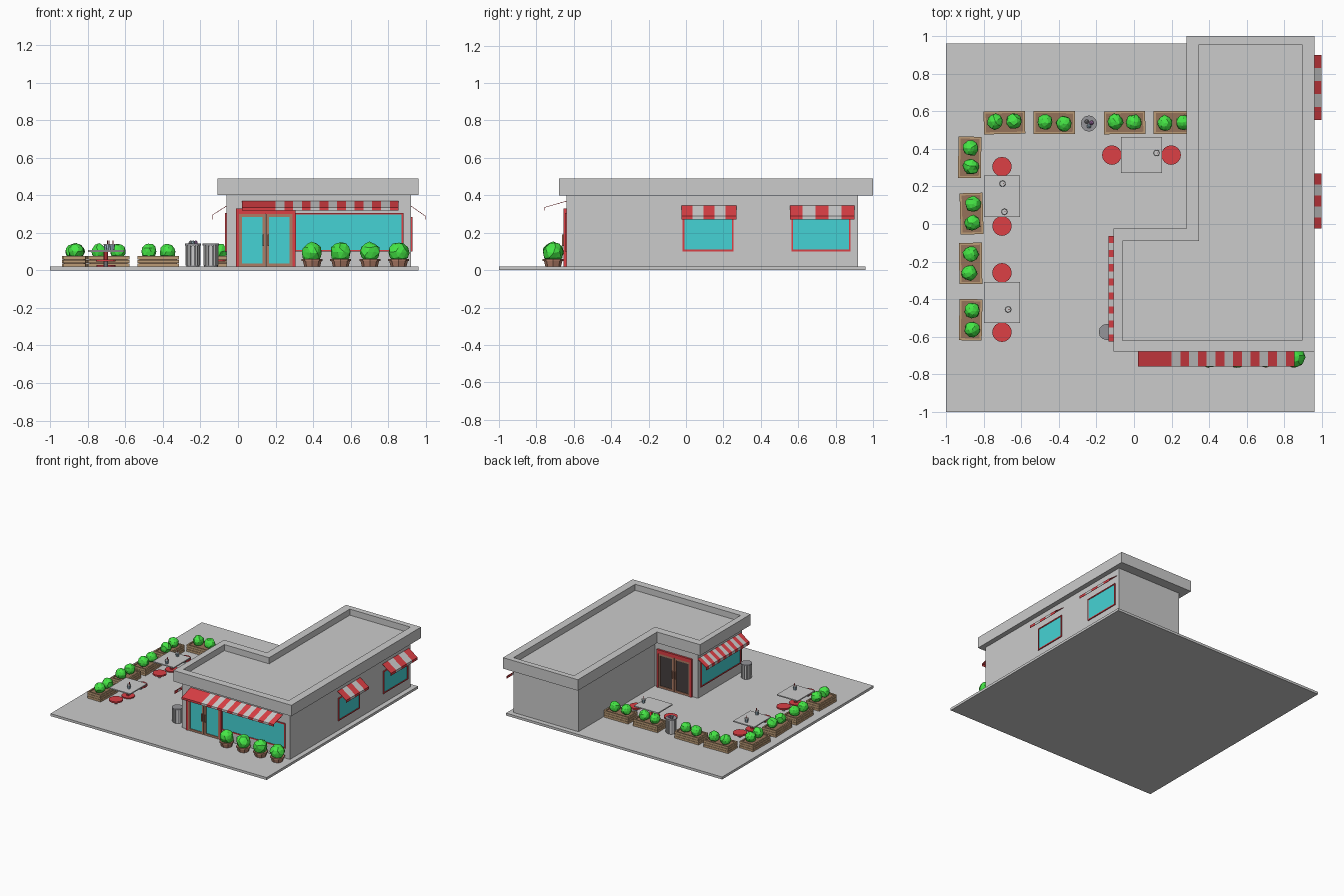
import bpy, bmesh, math, random
from mathutils import Matrix, Vector

if "Cube" in bpy.data.objects:
    bpy.data.objects.remove(bpy.data.objects["Cube"])
random.seed(4)


def mat(name, r, g, b):
    m = bpy.data.materials.new(name)
    m.diffuse_color = (r, g, b, 1)
    m.use_nodes = True
    m.node_tree.nodes["Principled BSDF"].inputs["Base Color"].default_value = m.diffuse_color
    return m


RED = mat("red", .72, .05, .06)
WHITE = mat("white", .85, .85, .85)
TEAL = mat("teal_glass", .06, .65, .66)
DARK = mat("dark_glass", .06, .05, .05)
BROWN = mat("brown", .42, .2, .13)
WOOD = mat("wood", .5, .33, .18)
SOIL = mat("soil", .3, .17, .1)
GREEN = mat("leaf", .06, .8, .06)
IRON = mat("iron", .3, .3, .32)
PURPLE = mat("rubbish", .45, .2, .5)
BLUE = mat("cup_blue", .4, .55, .65)


def finish(name, bm, m=None, M=Matrix()):
    bmesh.ops.recalc_face_normals(bm, faces=bm.faces)
    me = bpy.data.meshes.new(name)
    bm.to_mesh(me)
    bm.free()
    ob = bpy.data.objects.new(name, me)
    ob.matrix_world = M
    bpy.context.collection.objects.link(ob)
    if m:
        me.materials.append(m)
    return ob


def box(name, x0, x1, y0, y1, z0, z1, m=None, M=Matrix()):
    bm = bmesh.new()
    T = Matrix.Translation(((x0 + x1) / 2, (y0 + y1) / 2, (z0 + z1) / 2))
    bmesh.ops.create_cube(bm, size=1, matrix=T @ Matrix.Diagonal((x1 - x0, y1 - y0, z1 - z0, 1)))
    return finish(name, bm, m, M)


def cyl(name, x, y, z0, z1, r0, r1, n, m=None, M=Matrix()):
    bm = bmesh.new()
    bmesh.ops.create_cone(bm, cap_ends=True, segments=n, radius1=r0, radius2=r1, depth=z1 - z0,
                          matrix=Matrix.Translation((x, y, (z0 + z1) / 2)))
    return finish(name, bm, m, M)


def place(x, y, angle=0, z=0):
    return Matrix.Translation((x, y, z)) @ Matrix.Rotation(math.radians(angle), 4, 'Z')


def l_shape(x0, x1, x2, y0, y1, y2):
    return [(x0, y0), (x2, y0), (x2, y2), (x1, y2), (x1, y1), (x0, y1)]


def loop(bm, pts, z):
    return [bm.verts.new((x, y, z)) for x, y in pts]


def bridge(bm, a, b):
    for i in range(len(a)):
        j = (i + 1) % len(a)
        bm.faces.new((a[i], a[j], b[j], b[i]))


# Paving and L-shaped building
box("paving", -1, .96, -1, .96, 0, .02)
bm = bmesh.new()
plan = l_shape(-.06, .33, .92, -.64, -.07, .92)
low, high = loop(bm, plan, .02), loop(bm, plan, .405)
bridge(bm, low, high)
bm.faces.new(low)
bm.faces.new(high)
finish("walls", bm)

# Roof with recessed parapet
bm = bmesh.new()
outer = l_shape(-.11, .28, .96, -.68, -.025, 1)
inner = l_shape(-.06, .345, .895, -.62, -.09, .955)
rings = [loop(bm, outer, .4), loop(bm, outer, .49), loop(bm, inner, .49), loop(bm, inner, .44)]
for a, b in zip(rings, rings[1:]):
    bridge(bm, a, b)
bm.faces.new(rings[0])
bm.faces.new(rings[-1])
finish("roof", bm)

# Wall frames: local x runs along the wall, local -y points outward
FRONT, RIGHT = place(0, -.64), place(.92, 0, 90)
LEFT, BACK = place(-.06, 0, -90), place(0, -.07, 180)


def frame(name, x0, x1, z0, z1, w, d, m, M):
    box(name + "_left", x0, x0 + w, -d, .01, z0, z1, m, M)
    box(name + "_right", x1 - w, x1, -d, .01, z0, z1, m, M)
    box(name + "_top", x0 + w, x1 - w, -d, .01, z1 - w, z1, m, M)
    box(name + "_bottom", x0 + w, x1 - w, -d, .01, z0, z0 + w, m, M)


def window(x0, x1, z0, z1, M):
    frame("window_frame", x0, x1, z0, z1, .009, .008, RED, M)
    box("window_glass", x0 + .009, x1 - .009, -.004, .01, z0 + .009, z1 - .009, TEAL, M)


def double_door(x0, x1, glass, M):
    mid = (x0 + x1) / 2
    box("door_lintel", x0, x1, -.016, .01, .3, .33, RED, M)
    for s in (-1, 1):
        e = mid + s * (x1 - x0) / 2
        a, b = sorted((e, e - s * .014))
        box("door_jamb", a, b, -.016, .01, .02, .3, RED, M)
        a, b = sorted((mid + s * .002, e - s * .014))
        frame("door_leaf", a, b, .02, .3, .016, .012, BROWN, M)
        box("door_glass", a + .016, b - .016, -.006, .01, .036, .284, glass, M)
        h = mid + s * .014
        box("door_handle", h - .004, h + .004, -.022, -.01, .13, .19, BROWN, M)


def awning(x0, x1, n, d, zt, zm, zb, M, first=0):
    w = (x1 - x0) / n
    for i in range(n):
        bm = bmesh.new()
        rows = [[bm.verts.new((x0 + w * k, y, z)) for y, z in ((0, zt), (-d, zm), (-d, zb))]
                for k in (i, i + 1)]
        for k in (0, 1):
            bm.faces.new((rows[0][k], rows[1][k], rows[1][k + 1], rows[0][k + 1]))
        ob = finish("awning_stripe", bm, (RED, WHITE)[(i + first) % 2], M)
        ob.modifiers.new("thickness", 'SOLIDIFY').thickness = .003


double_door(-.01, .305, TEAL, FRONT)
double_door(-.305, .01, DARK, BACK)
window(.3, .88, .1, .305, FRONT)
window(.1, .62, .1, .305, LEFT)
window(-.018, .255, .1, .285, RIGHT)
window(.563, .88, .1, .285, RIGHT)
awning(.02, .2, 1, .12, .37, .335, .318, FRONT)
awning(.2, .855, 14, .12, .37, .335, .318, FRONT, 1)
awning(.065, .625, 15, .077, .345, .295, .27, LEFT)
awning(-.025, .27, 5, .078, .345, .29, .27, RIGHT)
awning(.555, .9, 5, .078, .345, .29, .27, RIGHT)


# Faceted shrubs
def bush(x, y, z, r, M=Matrix()):
    bm = bmesh.new()
    spin = Matrix.Rotation(random.uniform(0, 6), 4, 'Z')
    bmesh.ops.create_icosphere(bm, subdivisions=2, radius=r,
                               matrix=Matrix.Translation((x, y, z)) @ spin)
    for v in bm.verts:
        v.co += Vector([random.uniform(-.08, .08) * r for _ in range(3)])
    finish("shrub", bm, GREEN, M)


# Planked planter boxes, each with two shrubs
def planter(x, y, angle):
    M = place(x, y, angle + random.uniform(-2, 2))
    box("planter_soil", -.1, .1, -.052, .052, .02, .068, SOIL, M)
    for i in range(3):
        z = .02 + i * .019
        for s in (-1, 1):
            a, b = sorted((s * .05, s * .061))
            box("planter_long_plank", -.11, .11, a, b, z, z + .017, WOOD, M)
            a, b = sorted((s * .099, s * .11))
            box("planter_end_plank", a, b, -.05, .05, z, z + .017, WOOD, M)
    for s in (-1, 1):
        bush(s * .05, random.uniform(-.01, .01), .1, .042, M)


for x, y in ((-.875, .355), (-.865, .055), (-.87, -.21), (-.87, -.51)):
    planter(x, y, 90)
for x in (-.69, -.425, -.05, .215):
    planter(x, .54, 0)

# Potted shrubs under the shop window
for x in (.395, .547, .702, .855):
    cyl("pot", x, -.71, .02, .052, .042, .05, 8, BROWN)
    cyl("pot_rim", x, -.71, .05, .06, .056, .056, 8, BROWN)
    bush(x, -.71, .095, .055)


# Slatted litter bins
def bin_can(x, y):
    cyl("bin_body", x, y, .02, .13, .035, .035, 12, IRON)
    for i in range(12):
        M = place(x, y, i * 30)
        box("bin_slat", .034, .04, -.006, .006, .025, .135, WHITE, M)
    cyl("bin_rim", x, y, .132, .142, .043, .043, 12, IRON)


bin_can(-.24, .535)
bin_can(-.145, -.575)
for dx, dy, m in ((-.012, .01, IRON), (.014, .004, PURPLE), (0, -.014, BLUE)):
    bm = bmesh.new()
    bmesh.ops.create_icosphere(bm, subdivisions=1, radius=.013,
                               matrix=Matrix.Translation((-.24 + dx, .535 + dy, .147)))
    finish("rubbish", bm, m)


# Tables with two round stools and cups
def table(x, y, angle, cups):
    M = place(x, y, angle)
    box("table_top", -.11, .11, -.095, .095, .098, .107, WHITE, M)
    cyl("table_post", 0, 0, .02, .098, .012, .012, 8, RED, M)
    cyl("table_foot", 0, 0, .02, .028, .05, .05, 12, RED, M)
    for s in (-1, 1):
        cyl("stool_seat", s * .158, 0, .046, .058, .052, .052, 16, RED, M)
        cyl("stool_post", s * .158, 0, .02, .046, .012, .012, 8, IRON, M)
    for cx, cy in cups:
        cyl("cup", cx, cy, .107, .135, .011, .015, 8, BLUE)
        cyl("cup_lid", cx, cy, .135, .14, .017, .015, 8, WHITE)
        cyl("straw", cx + .004, cy, .14, .158, .003, .003, 5, RED)


table(-.703, .147, 90, [(-.7, .215), (-.69, .065)])
table(-.703, -.418, 90, [(-.67, -.455)])
table(.04, .367, 0, [(.12, .378)])
